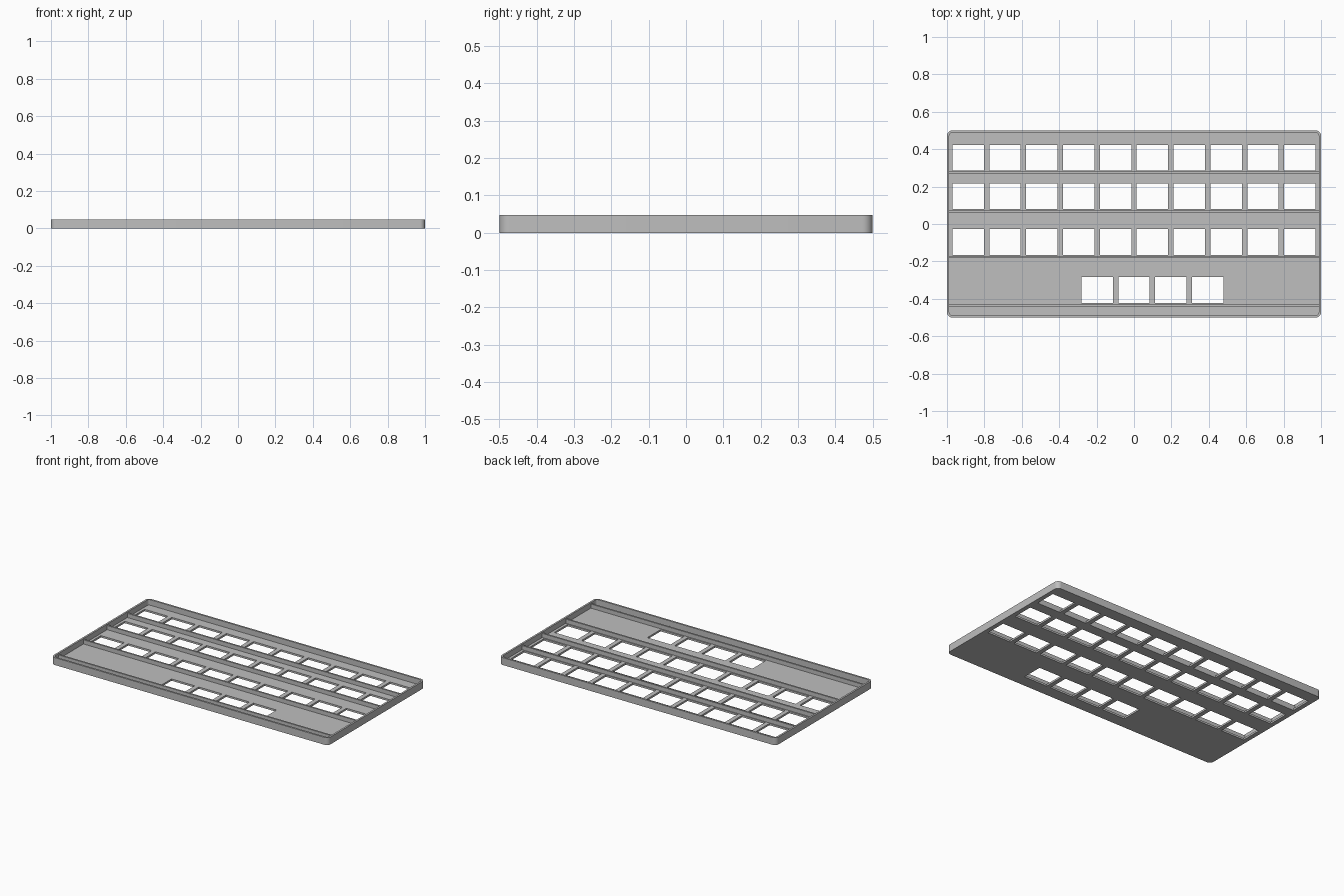
import bpy
import bmesh
import math

cube = bpy.data.objects.get("Cube")
if cube:
    bpy.data.objects.remove(cube, do_unlink=True)

HEIGHT, FLOOR, WALL, RADIUS = 0.048, 0.012, 0.012, 0.028
RIB_TOP, RIB_WIDTH = 0.039, 0.011
PITCH, HOLE_W, HOLE_D = 0.197, 0.168, 0.137

grey = bpy.data.materials.new("plain grey")
grey.use_nodes = True
grey.diffuse_color = (0.52, 0.52, 0.52, 1)
grey.node_tree.nodes["Principled BSDF"].inputs["Base Color"].default_value = grey.diffuse_color


def make_object(name, bm):
    mesh = bpy.data.meshes.new(name)
    bmesh.ops.recalc_face_normals(bm, faces=bm.faces)
    bm.to_mesh(mesh)
    bm.free()
    mesh.materials.append(grey)
    obj = bpy.data.objects.new(name, mesh)
    bpy.context.collection.objects.link(obj)
    return obj


def add_box(bm, x0, x1, y0, y1, z0, z1):
    verts = bmesh.ops.create_cube(bm, size=1)["verts"]
    for v in verts:
        v.co.x = x1 if v.co.x > 0 else x0
        v.co.y = y1 if v.co.y > 0 else y0
        v.co.z = z1 if v.co.z > 0 else z0


def rounded_slab(name, half_x, half_y, radius, z0, z1, steps=8):
    bm = bmesh.new()
    ring = []
    for corner, (sx, sy) in enumerate([(1, 1), (-1, 1), (-1, -1), (1, -1)]):
        for i in range(steps + 1):
            a = math.pi / 2 * (corner + i / steps)
            ring.append(bm.verts.new((sx * (half_x - radius) + radius * math.cos(a),
                                      sy * (half_y - radius) + radius * math.sin(a), z0)))
    face = bm.faces.new(ring)
    top = bmesh.ops.extrude_face_region(bm, geom=[face])["geom"]
    for v in top:
        if isinstance(v, bmesh.types.BMVert):
            v.co.z = z1
    return make_object(name, bm)


def cut(target, cutter):
    mod = target.modifiers.new("cut", 'BOOLEAN')
    mod.operation = 'DIFFERENCE'
    mod.solver = 'EXACT'
    mod.object = cutter
    cutter.hide_render = True
    bpy.context.view_layer.objects.active = target
    bpy.ops.object.modifier_apply(modifier=mod.name)
    bpy.data.objects.remove(cutter, do_unlink=True)


# Tray with a rounded rim
tray = rounded_slab("tray", 1, 0.5, RADIUS, 0, HEIGHT)
cut(tray, rounded_slab("tray_recess", 1 - WALL, 0.5 - WALL, RADIUS - WALL, FLOOR, HEIGHT + 0.1))

# Rectangular openings: three full rows and a short front row
rows = [(0.354, 10, 0), (0.149, 10, 0), (-0.096, 10, 0), (-0.353, 4, PITCH / 2)]
bm = bmesh.new()
for y, count, shift in rows:
    for i in range(count):
        x = (i - (count - 1) / 2) * PITCH + shift
        add_box(bm, x - HOLE_W / 2, x + HOLE_W / 2, y - HOLE_D / 2, y + HOLE_D / 2, -0.1, 0.1)
cut(tray, make_object("openings", bm))

# Long ribs dividing the rows
for i, y in enumerate([0.275, 0.067, -0.177, -0.435]):
    bm = bmesh.new()
    add_box(bm, WALL / 2 - 1, 1 - WALL / 2, y - RIB_WIDTH / 2, y + RIB_WIDTH / 2,
            FLOOR / 2, RIB_TOP)
    make_object(f"rib_{i + 1}", bm)

# Smooth corners, sharp rims
bpy.ops.object.select_all(action='DESELECT')
tray.select_set(True)
bpy.context.view_layer.objects.active = tray
bpy.ops.object.shade_smooth_by_angle(angle=math.radians(30))
